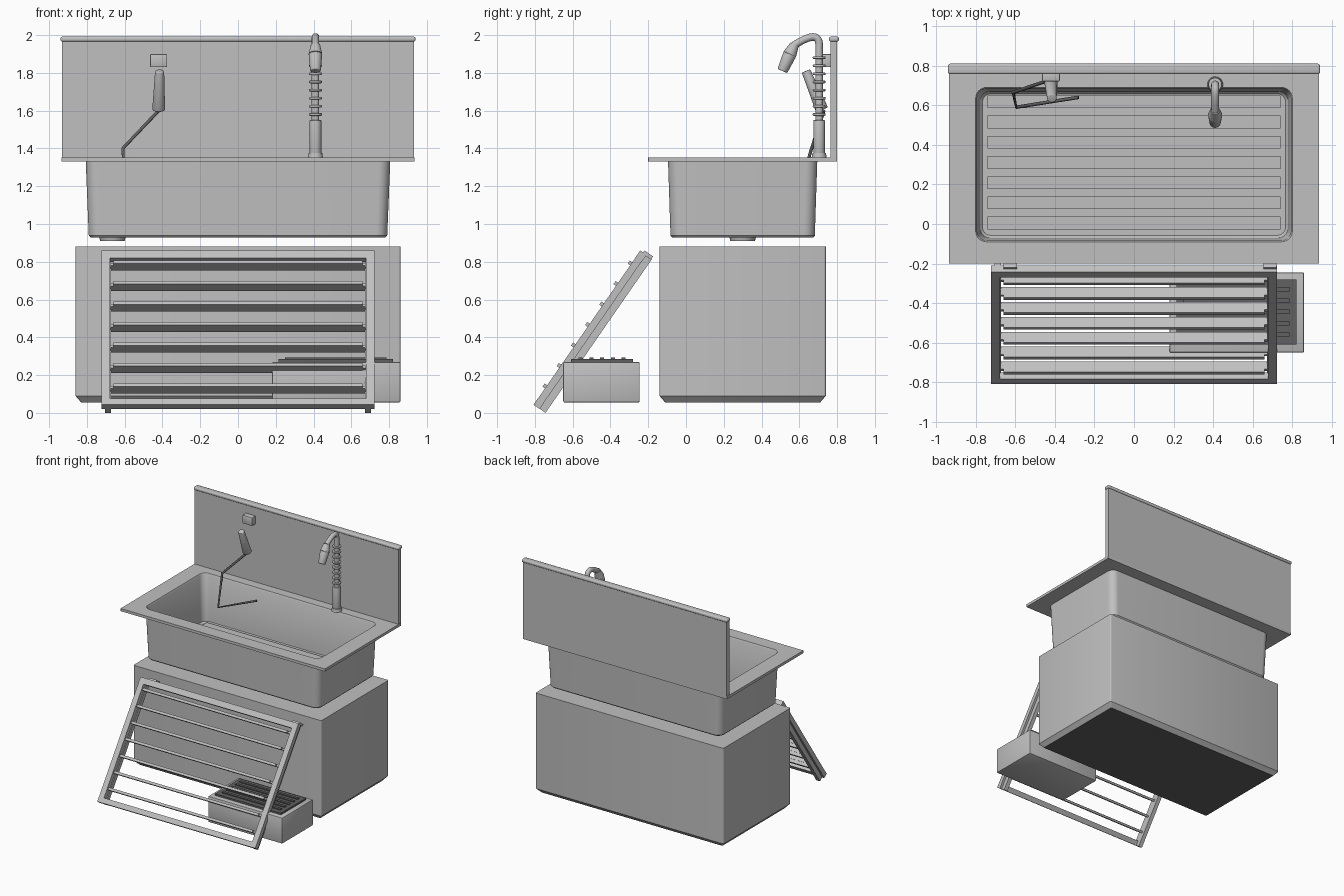
import bpy, bmesh, math
from mathutils import Matrix, Vector

if "Cube" in bpy.data.objects:
    bpy.data.objects.remove(bpy.data.objects["Cube"])


def material(name, value):
    m = bpy.data.materials.new(name)
    m.use_nodes = True
    col = (value, value, value, 1)
    m.diffuse_color = col
    m.node_tree.nodes["Principled BSDF"].inputs["Base Color"].default_value = col
    return m


STEEL = material("steel grey", 0.53)
DARK = material("dark rubber", 0.12)


def finish(name, bm, mat=STEEL, smooth=False):
    bmesh.ops.recalc_face_normals(bm, faces=bm.faces)
    me = bpy.data.meshes.new(name)
    bm.to_mesh(me)
    bm.free()
    me.materials.append(mat)
    ob = bpy.data.objects.new(name, me)
    bpy.context.collection.objects.link(ob)
    if smooth:
        bpy.ops.object.select_all(action="DESELECT")
        ob.select_set(True)
        bpy.context.view_layer.objects.active = ob
        bpy.ops.object.shade_smooth_by_angle(angle=math.radians(35))
    return ob


def box(name, x, y, z, mat=STEEL, bevel=0, frame=None, segments=2):
    """Box from (min, max) ranges, optionally placed in a tilted frame."""
    bm = bmesh.new()
    bmesh.ops.create_cube(bm, size=1)
    for v in bm.verts:
        v.co = [(r[0] + r[1]) / 2 + c * (r[1] - r[0]) for r, c in zip((x, y, z), v.co)]
    if bevel:
        bmesh.ops.bevel(bm, geom=bm.edges[:], offset=bevel, segments=segments,
                        profile=0.5, affect="EDGES")
    if frame:
        bm.transform(frame)
    return finish(name, bm, mat, bevel > 0)


def rod(name, a, b, r1, r2=None, mat=STEEL, sides=24, bevel=0):
    """Cylinder or cone between two points."""
    a, b = Vector(a), Vector(b)
    bm = bmesh.new()
    bmesh.ops.create_cone(bm, cap_ends=True, segments=sides, radius1=r1,
                          radius2=r1 if r2 is None else r2, depth=(b - a).length)
    if bevel:
        caps = {e for f in bm.faces if len(f.verts) > 4 for e in f.edges}
        bmesh.ops.bevel(bm, geom=list(caps), offset=bevel, segments=3,
                        profile=0.5, affect="EDGES")
    turn = (b - a).to_track_quat("Z", "Y").to_matrix().to_4x4()
    bm.transform(Matrix.Translation((a + b) / 2) @ turn)
    return finish(name, bm, mat, True)


def tube(name, points, radius, mat=STEEL, kind="POLY", resolution=4):
    cu = bpy.data.curves.new(name, "CURVE")
    cu.dimensions = "3D"
    cu.bevel_depth = radius
    cu.bevel_resolution = resolution
    cu.use_fill_caps = True
    sp = cu.splines.new(kind)
    sp.points.add(len(points) - 1)
    for p, co in zip(sp.points, points):
        p.co = (*co, 1)
    if kind == "NURBS":
        sp.order_u = 3
        sp.use_endpoint_u = True
    cu.materials.append(mat)
    ob = bpy.data.objects.new(name, cu)
    bpy.context.collection.objects.link(ob)
    return ob


def rounded_loft(name, rings, cy, steps=8):
    """Skin rounded rectangles given as (half x, half y, corner radius, z)."""
    bm = bmesh.new()
    loops = []
    for hx, hy, r, z in rings:
        loop = []
        for q, (sx, sy) in enumerate(((1, 1), (-1, 1), (-1, -1), (1, -1))):
            for i in range(steps + 1):
                a = math.pi / 2 * (q + i / steps)
                loop.append(bm.verts.new((sx * (hx - r) + r * math.cos(a),
                                          cy + sy * (hy - r) + r * math.sin(a), z)))
        loops.append(loop)
    n = len(loops[0])
    for a, b in zip(loops, loops[1:]):
        for i in range(n):
            bm.faces.new((a[i], a[(i + 1) % n], b[(i + 1) % n], b[i]))
    bm.faces.new(loops[0])
    bm.faces.new(loops[-1])
    return finish(name, bm, STEEL, True)


# Base cabinet, narrowing at the bottom onto a dark underside
cabinet = rounded_loft("base_cabinet", [
    (0.83, 0.41, 0.01, 0.055), (0.86, 0.44, 0.01, 0.09), (0.86, 0.44, 0.01, 0.88)], 0.3, 3)
cabinet.data.materials.append(DARK)
for f in cabinet.data.polygons:
    if f.normal.z < -0.9:
        f.material_index = 1

# Tub with its rim in one skin: outside, rim, inside, floor
rounded_loft("tub_and_rim", [
    (0.78, 0.372, 0.05, 0.928), (0.79, 0.382, 0.06, 0.938), (0.806, 0.395, 0.06, 1.33),
    (0.935, 0.5, 0.004, 1.33), (0.935, 0.5, 0.004, 1.352),
    (0.8, 0.39, 0.055, 1.352), (0.793, 0.383, 0.05, 1.34),
    (0.778, 0.37, 0.05, 0.965), (0.765, 0.357, 0.04, 0.95)], 0.3)
for i in range(7):
    y = 0.005 + 0.102 * i
    box(f"tub_floor_slat_{i + 1}", (-0.74, 0.74), (y - 0.032, y + 0.032), (0.945, 0.965))
rod("drain", (-0.665, 0.3, 0.91), (-0.665, 0.3, 0.93), 0.065, 0.07)

# Back panel with a rolled top edge
box("back_panel", (-0.932, 0.932), (0.765, 0.8), (1.33, 1.98))
box("back_panel_top_roll", (-0.94, 0.94), (0.757, 0.81), (1.965, 1.992), bevel=0.011, segments=3)

# Tap with spring neck and spray head
TX, TY = 0.41, 0.705
rod("tap_flange", (TX, TY, 1.35), (TX, TY, 1.375), 0.04, 0.036)
rod("tap_column", (TX, TY, 1.37), (TX, TY, 1.55), 0.031, bevel=0.004)
tube("tap_neck", [(TX, TY, 1.54), (TX, TY, 1.9), (TX, TY, 1.99), (TX, 0.64, 1.99),
                  (TX, 0.57, 1.945)], 0.02, kind="NURBS")
for i in range(8):
    z = 1.58 + 0.043 * i
    rod(f"spring_coil_{i + 1}", (TX, TY, z - 0.007), (TX, TY, z + 0.007), 0.034, bevel=0.005)
rod("spray_head_upper", (TX, 0.575, 1.95), (TX, 0.55, 1.9), 0.024, 0.036)
rod("spray_head_lower", (TX, 0.55, 1.9), (TX, 0.51, 1.81), 0.036, 0.028, bevel=0.005)

# Wall bracket, hand grip and tether
box("wall_bracket", (-0.465, -0.375), (0.72, 0.77), (1.83, 1.9), bevel=0.006)
rod("hand_grip", (-0.415, 0.635, 1.81), (-0.42, 0.72, 1.605), 0.024, 0.034, bevel=0.005)
tube("tether", [(-0.42, 0.73, 1.6), (-0.61, 0.665, 1.4), (-0.595, 0.59, 1.15),
                (-0.28, 0.64, 1.27)], 0.009, DARK, resolution=2)

# Leaning ramp: local z runs up the ramp, local -y is its upper face
RAMP = Matrix.Translation((0, -0.775, 0.022)) @ Matrix.Rotation(math.radians(-34.7), 4, "X")
for side, s in (("left", 1), ("right", -1)):
    def span(a, b):
        return tuple(sorted((s * a, s * b)))
    box(f"ramp_{side}_rail", span(0.678, 0.723), (-0.038, 0), (0, 0.99), frame=RAMP)
    box(f"ramp_{side}_runner", span(0.672, 0.705), (0, 0.038), (0, 0.99), frame=RAMP)
box("ramp_top_bar", (-0.723, 0.723), (-0.039, 0.002), (0.945, 0.992), frame=RAMP)
box("ramp_bottom_bar", (-0.723, 0.723), (-0.039, 0.002), (-0.001, 0.04), frame=RAMP)
for name, x in (("right", (-0.66, -0.59)), ("left", (0.655, 0.72))):
    box(f"ramp_{name}_hook", x, (-0.02, 0.035), (0.985, 1.005), frame=RAMP)
for i in range(7):
    s = 0.115 + 0.132 * i
    box(f"ramp_rung_{i + 1}", (-0.675, 0.675), (-0.035, 0.012), (s - 0.008, s + 0.008), frame=RAMP)
    box(f"ramp_tread_{i + 1}", (-0.66, 0.66), (-0.054, -0.015), (s - 0.01, s + 0.01), frame=RAMP)

# Step block with a ribbed rubber pad
box("step_block", (0.18, 0.86), (-0.65, -0.245), (0.055, 0.27), bevel=0.008)
box("step_pad", (0.215, 0.82), (-0.61, -0.28), (0.265, 0.284), DARK)
for i in range(5):
    y = -0.33 - 0.057 * i
    box(f"step_pad_rib_{i + 1}", (0.25, 0.785), (y - 0.011, y + 0.011), (0.28, 0.292), DARK)
